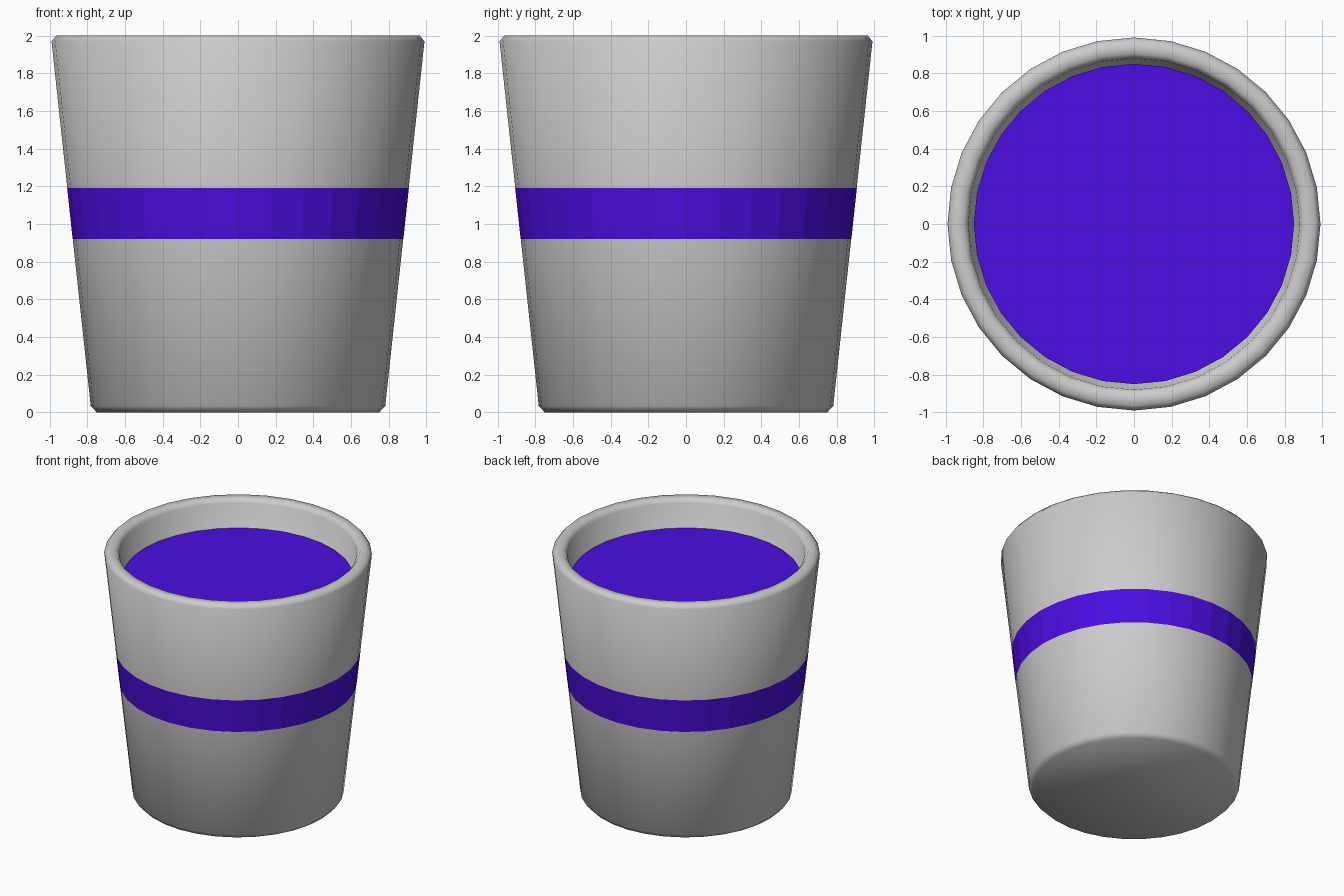
import bpy, bmesh, math

if "Cube" in bpy.data.objects:
    bpy.data.objects.remove(bpy.data.objects["Cube"])

SIDES = 32


def lathe(name, profile, smooth=True, color=None):
    """Revolve (radius, z) points about z; radius 0 closes with a single face."""
    bm = bmesh.new()
    rings = []
    for r, z in profile:
        rings.append([bm.verts.new((r * math.cos(2 * math.pi * i / SIDES),
                                    r * math.sin(2 * math.pi * i / SIDES), z))
                      for i in range(SIDES)] if r > 0 else None)
    for a, b in zip(rings, rings[1:]):
        if a is None:
            bm.faces.new(b[::-1])
        elif b is None:
            bm.faces.new(a)
        else:
            for i in range(SIDES):
                j = (i + 1) % SIDES
                bm.faces.new((a[i], a[j], b[j], b[i]))
    for f in bm.faces:
        f.smooth = smooth
    mesh = bpy.data.meshes.new(name)
    bm.to_mesh(mesh)
    bm.free()
    obj = bpy.data.objects.new(name, mesh)
    bpy.context.collection.objects.link(obj)
    if color:
        mat = bpy.data.materials.new(name + "_colour")
        mat.diffuse_color = color
        mat.use_nodes = True
        mat.node_tree.nodes["Principled BSDF"].inputs["Base Color"].default_value = mat.diffuse_color
        mesh.materials.append(mat)
    return obj


PURPLE = (0.07, 0.004, 0.75, 1)

# Tapered cup: chamfered base, outer wall, chamfered rim, inner wall and floor
lathe("cup", [(0, 0), (0.75, 0), (0.782, 0.035), (0.99, 1.97), (0.965, 2.0),
              (0.905, 2.0), (0.88, 1.97), (0.68, 0.12), (0, 0.12)])

# Stripe hugging the outer wall
lathe("stripe", [(0.878, 0.92), (0.907, 1.19)], smooth=False, color=PURPLE)

# Liquid surface near the rim
lathe("liquid", [(0.85, 1.78), (0, 1.78)], smooth=False, color=PURPLE)
